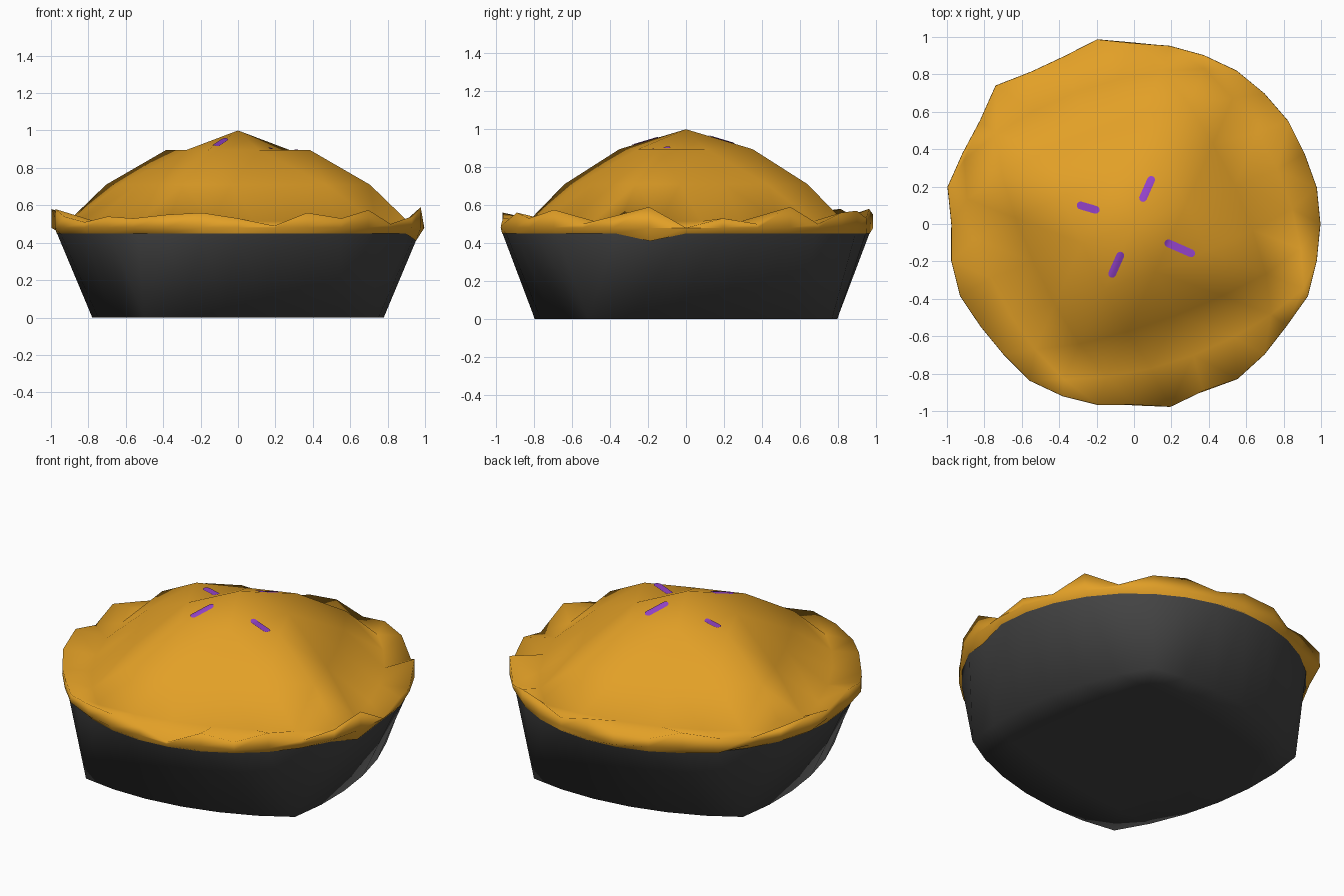
import bpy, bmesh, math
from mathutils import Vector
from mathutils.bvhtree import BVHTree

if "Cube" in bpy.data.objects:
    bpy.data.objects.remove(bpy.data.objects["Cube"])

N = 32   # points round the rim
H = 4    # grid rings from centre to rim


def material(name, rgb):
    m = bpy.data.materials.new(name)
    m.diffuse_color = (*rgb, 1)
    m.use_nodes = True
    m.node_tree.nodes["Principled BSDF"].inputs["Base Color"].default_value = m.diffuse_color
    return m


crust_mat = material("golden crust", (0.76, 0.35, 0.02))
tin_mat = material("dark tin", (0.058, 0.058, 0.058))
filling_mat = material("purple filling", (0.29, 0.055, 0.58))


def finish(bm, name, mat):
    bmesh.ops.recalc_face_normals(bm, faces=bm.faces)
    me = bpy.data.meshes.new(name)
    bm.to_mesh(me)
    ob = bpy.data.objects.new(name, me)
    bpy.context.collection.objects.link(ob)
    me.materials.append(mat)
    for p in me.polygons:
        p.use_smooth = True
    return ob


def polar(k, r, z):
    a = 2 * math.pi * k / N
    return Vector((r * math.cos(a), r * math.sin(a), z))


def disk_point(u, v):
    """Square grid (-1..1) blended onto a unit disk."""
    q, c = math.pi / 4, math.sqrt(0.5)
    return (u * math.cos(q * v) + math.sin(q * u) - c * u,
            v * math.cos(q * u) + math.sin(q * v) - c * v)


def grid_disk(bm, shift, rim, heights, sx, sy, radial):
    """Fill the rim loop with a square grid; heights and scales per ring.
    radial: outside the centre, corner quads are split along their ridge."""
    turn = 2 * math.pi * shift / N
    cs, sn = math.cos(turn), math.sin(turn)
    verts = {}
    for i in range(-H, H + 1):
        for j in range(-H, H + 1):
            n = max(abs(i), abs(j))
            if n == H:
                if i == H:
                    k = j
                elif j == H:
                    k = 8 - i
                elif i == -H:
                    k = 16 - j
                else:
                    k = 24 + i
                verts[i, j] = rim[(k + shift) % N]
            else:
                x, y = disk_point(i / H, j / H)
                verts[i, j] = bm.verts.new(((x * cs - y * sn) * sx[n],
                                            (x * sn + y * cs) * sy[n], heights[n]))
    for i in range(-H, H):
        for j in range(-H, H):
            a, b = verts[i, j], verts[i + 1, j]
            c, d = verts[i + 1, j + 1], verts[i, j + 1]
            outer = i not in (-1, 0) or j not in (-1, 0)
            if radial and outer and (i + 0.5) * (j + 0.5) < 0:
                bm.faces.new((a, b, d))
                bm.faces.new((b, c, d))
            else:
                bm.faces.new((a, b, c))
                bm.faces.new((a, c, d))


# Tin: round mouth, sides falling to a flat bulging-square base
bm = bmesh.new()
mouth = [bm.verts.new(polar(k, 0.97, 0.455)) for k in range(N)]
grid_disk(bm, 1, mouth, (0,) * 4, (0.985,) * 4, (1.01,) * 4, False)
finish(bm, "pie_tin", tin_mat)

# Crust: uneven crimped rim, short skirt and domed lid
rim_r = [1.0, 1.0, .99, .995, .99, .99, .98, .975, .97, 1.01, .975, .985, 1.05, .995, .995, 1.02,
         .98, 1.0, 1.01, .99, .99, 1.01, 1.0, .99, .97, 1.0, .97, 1.0, .99, .985, 1.01, 1.0]
rim_z = [.48, .53, .50, .59, .50, .56, .57, .53, .58, .55, .53, .58, .57, .52, .55, .58,
         .53, .58, .54, .51, .54, .53, .55, .56, .53, .49, .56, .53, .575, .50, .54, .59]
bm = bmesh.new()
loops = [
    [bm.verts.new(polar(k, 0.97, 0.41 if k == 31 else 0.45)) for k in range(N)],
    [bm.verts.new(polar(k, rim_r[k] - 0.003, 0.48)) for k in range(N)],
    [bm.verts.new(polar(k, rim_r[k] - 0.004, rim_z[k])) for k in range(N)],
]
for a, b in zip(loops, loops[1:]):
    for k in range(N):
        j = (k + 1) % N
        bm.faces.new((a[k], a[j], b[j], b[k]))
grid_disk(bm, 2, loops[-1], (1.0, 0.895, 0.71, 0.515),
          (1, 1.12, 1.10, 1.07), (1, 1.02, 1.0, 0.98), True)
bm.normal_update()
tree = BVHTree.FromBMesh(bm)
finish(bm, "pie_crust", crust_mat)


# Slits: thin rounded strips draped over the dome
def slit(name, start, end, w=0.021, steps=14):
    a, b = Vector(start), Vector(end)
    d = (b - a).normalized()
    side = Vector((-d.y, d.x))
    length = (b - a).length
    bm = bmesh.new()
    rows = []
    for i in range(steps + 1):
        # cosine spacing gives well rounded ends
        s = length * (0.5 - 0.5 * math.cos(math.pi * i / steps))
        e = min(s, length - s)
        h = w if e >= w else math.sqrt(max(w * w - (w - e) ** 2, 1e-6))
        row = []
        for o in (-h, -h / 2, 0, h / 2, h):
            p = a + d * s + side * o
            hit = tree.ray_cast(Vector((p.x, p.y, 3)), Vector((0, 0, -1)))[0]
            row.append(bm.verts.new((p.x, p.y, hit.z + 0.005)))
        rows.append(row)
    for p, q in zip(rows, rows[1:]):
        for j in range(4):
            bm.faces.new((p[j], q[j], q[j + 1], p[j + 1]))
    ob = finish(bm, name, filling_mat)
    if ob.data.polygons[0].normal.z < 0:
        ob.data.flip_normals()


for i, (s, e) in enumerate((((0.04, 0.12), (0.10, 0.255)),
                            ((-0.305, 0.105), (-0.185, 0.07)),
                            ((0.165, -0.095), (0.325, -0.165)),
                            ((-0.125, -0.285), (-0.065, -0.15)))):
    slit("filling_slit_%d" % (i + 1), s, e)
